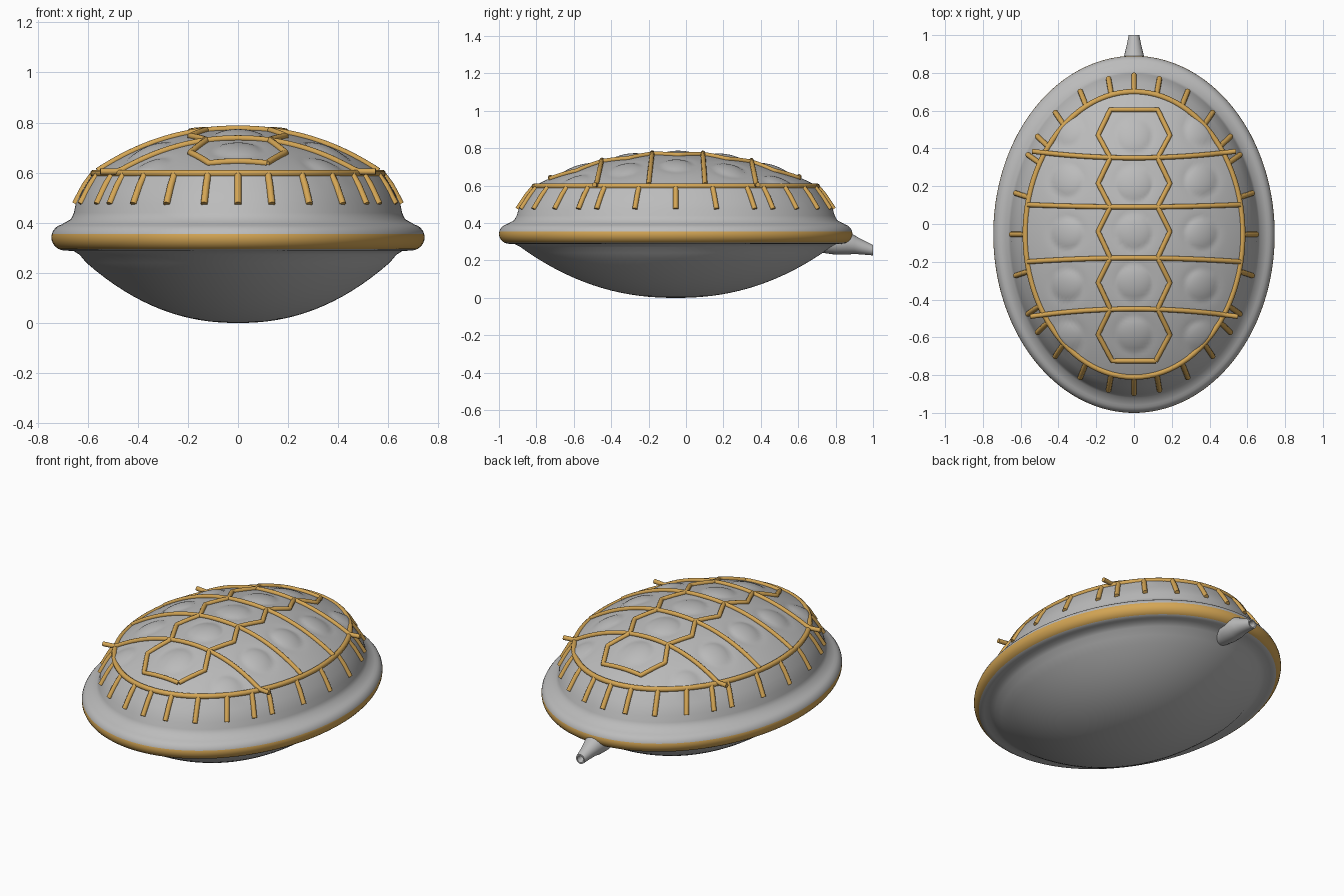
import bpy
import math
from mathutils import Vector

if "Cube" in bpy.data.objects:
    bpy.data.objects.remove(bpy.data.objects["Cube"])

CY = -0.055           # shell centre along y
RX, RY = 0.575, 0.755  # upper dome half axes
SEG = 192


def material(name, rgb):
    m = bpy.data.materials.new(name)
    m.use_nodes = True
    m.diffuse_color = (*rgb, 1)
    bsdf = m.node_tree.nodes["Principled BSDF"]
    bsdf.inputs["Base Color"].default_value = (*rgb, 1)
    bsdf.inputs["Roughness"].default_value = 0.6
    return m


GREY = material("stone grey", (0.50, 0.50, 0.50))
GOLD = material("gold trim", (0.66, 0.38, 0.09))

# Bump centres: one row along the spine, one row on each side
SPINE_Y = [-0.585, -0.31, -0.04, 0.215, 0.47]
BUMPS = [(0, y, 0.095, 0.024) for y in SPINE_Y]
BUMPS += [(s * 0.355, y, 0.085, 0.024) for s in (-1, 1)
          for y in (-0.6, -0.325, -0.05, 0.23, 0.5)]


def dome(x, y):
    rho = math.hypot(x / RX, (y - CY) / RY)
    return 0.6 + 0.175 * (1 - min(rho, 1) ** 2.2)


def relief(x, y):
    """Rounded bump sitting in a shallow pit."""
    h = 0
    for bx, by, r, height in BUMPS:
        d = math.hypot(x - bx, y - by) / r
        if d < 1:
            h += height * (1 - d * d)
        if d < 1.6:
            h -= 0.012 * math.cos(math.pi * d / 3.2) ** 2
    return h


def add_object(name, verts, faces, mats, smooth=40):
    me = bpy.data.meshes.new(name)
    me.from_pydata(verts, [], faces)
    for m in mats:
        me.materials.append(m)
    ob = bpy.data.objects.new(name, me)
    bpy.context.collection.objects.link(ob)
    bpy.ops.object.select_all(action="DESELECT")
    ob.select_set(True)
    bpy.context.view_layer.objects.active = ob
    bpy.ops.object.shade_smooth_by_angle(angle=math.radians(smooth))
    return ob


def skin(rows, n):
    """Quads between consecutive closed loops of n vertices."""
    return [(i * n + j, (i + 1) * n + j, (i + 1) * n + (j + 1) % n, i * n + (j + 1) % n)
            for i in range(rows - 1) for j in range(n)]


# Shell profile from the crown down to the belly: (x radius, y radius, z or None for dome)
profile = [(RX * k / 44, RY * k / 44, None) for k in range(1, 45)]
profile += [(0.59, 0.77, 0.58), (0.62, 0.805, 0.53), (0.648, 0.84, 0.475),
            (0.655, 0.85, 0.44), (0.666, 0.864, 0.415)]
first_rim = len(profile)
rim_angles = range(75, -91, -15)
for a in rim_angles:
    c, s = math.cos(math.radians(a)), math.sin(math.radians(a))
    profile.append((0.69 + 0.055 * c, 0.89 + 0.055 * c, 0.342 + 0.053 * s))
profile += [(0.655, 0.86, 0.287), (0.632, 0.83, 0.272)]
profile += [(0.605 * k / 16, 0.785 * k / 16, 0.24 * (k / 16) ** 2.2) for k in range(16, 0, -1)]

verts = []
for rx, ry, z in profile:
    for j in range(SEG):
        t = 2 * math.pi * j / SEG
        x, y = rx * math.cos(t), CY + ry * math.sin(t)
        verts.append((x, y, dome(x, y) + relief(x, y) if z is None else z))
faces = skin(len(profile), SEG)
top, bottom = len(verts), len(verts) + 1
verts += [(0, CY, dome(0, CY) + relief(0, CY)), (0, CY, 0)]
last = (len(profile) - 1) * SEG
for j in range(SEG):
    k = (j + 1) % SEG
    faces += [(top, j, k), (bottom, last + k, last + j)]
shell = add_object("shell", verts, faces, [GREY, GOLD])

# Gold band on the outer lower part of the rim
for i, a in enumerate(rim_angles):
    if -60 < a <= 15:
        for j in range(SEG):
            shell.data.polygons[(first_rim + i) * SEG + j].material_index = 1

# Tapered tail spout with a hollow tip: (y, z, radius)
tail = [(0.70, 0.295, 0.05), (0.80, 0.297, 0.066), (0.86, 0.295, 0.064), (0.90, 0.285, 0.050),
        (0.94, 0.272, 0.040), (1.0, 0.255, 0.028), (1.0, 0.255, 0.02), (0.96, 0.262, 0.017)]
n = 24
tail_verts = [(r * math.cos(2 * math.pi * j / n), y, z + r * math.sin(2 * math.pi * j / n))
              for y, z, r in tail for j in range(n)]
tail_faces = [f[::-1] for f in skin(len(tail), n)]
tail_faces.append(tuple(range((len(tail) - 1) * n, len(tail) * n))[::-1])
add_object("tail", tail_verts, tail_faces, [GREY])


# Gold piping made of round-bevelled curves
def piping(name, paths, radius=0.013, closed=False):
    cu = bpy.data.curves.new(name, "CURVE")
    cu.dimensions = "3D"
    cu.bevel_depth = radius
    cu.bevel_resolution = 3
    cu.use_fill_caps = True
    cu.materials.append(GOLD)
    for pts in paths:
        sp = cu.splines.new("POLY")
        sp.points.add(len(pts) - 1)
        sp.use_cyclic_u = closed
        for p, co in zip(sp.points, pts):
            p.co = (*co, 1)
    ob = bpy.data.objects.new(name, cu)
    bpy.context.collection.objects.link(ob)


def on_dome(points, steps=8):
    """Subdivide a flat path and lay it on the dome."""
    out = []
    for a, b in zip(points, points[1:]):
        for k in range(steps):
            out.append(Vector(a).lerp(Vector(b), k / steps))
    out.append(Vector(points[-1]))
    return [(p.x, p.y, dome(p.x, p.y) + 0.004) for p in out]


def ring_point(deg, rx, ry, z):
    t = math.radians(deg)
    return (rx * math.sin(t), CY + ry * math.cos(t), z)


piping("dome_ring", [[ring_point(i * 3.75, RX, RY, 0.597) for i in range(96)]], 0.015, True)

# Cross ribs, slightly bowed away from the middle
ribs = []
for y, bow, end in [(0.35, 0.035, 0.54), (0.09, 0.012, 0.56),
                    (-0.18, -0.02, 0.56), (-0.45, -0.04, 0.55)]:
    ribs.append(on_dome([(x / 12 * end, y + bow * (x / 12) ** 2) for x in range(-12, 13)], 2))
piping("cross_ribs", ribs)

# Chain of hexagons along the spine
side = [(0.115, -0.725)]
for y, joint in zip(SPINE_Y, (-0.45, -0.18, 0.09, 0.35, 0.605)):
    side += [(0.19, y), (0.125, joint)]
mirrored = [(-x, y) for x, y in reversed(side)]
piping("spine_hexagons", [on_dome(side + mirrored + side[:1])])

# Short ticks running down the wall below the ring
ticks = []
for deg in (0, 12, 26, 40, 52, 60, 75, 90):
    for a in {deg, -deg, 180 - deg, deg - 180}:
        if a != -180:
            ticks.append([ring_point(a, RX, RY, 0.597), ring_point(a, 0.61, 0.795, 0.55),
                          ring_point(a, 0.65, 0.845, 0.475)])
piping("wall_ticks", ticks, 0.014)
